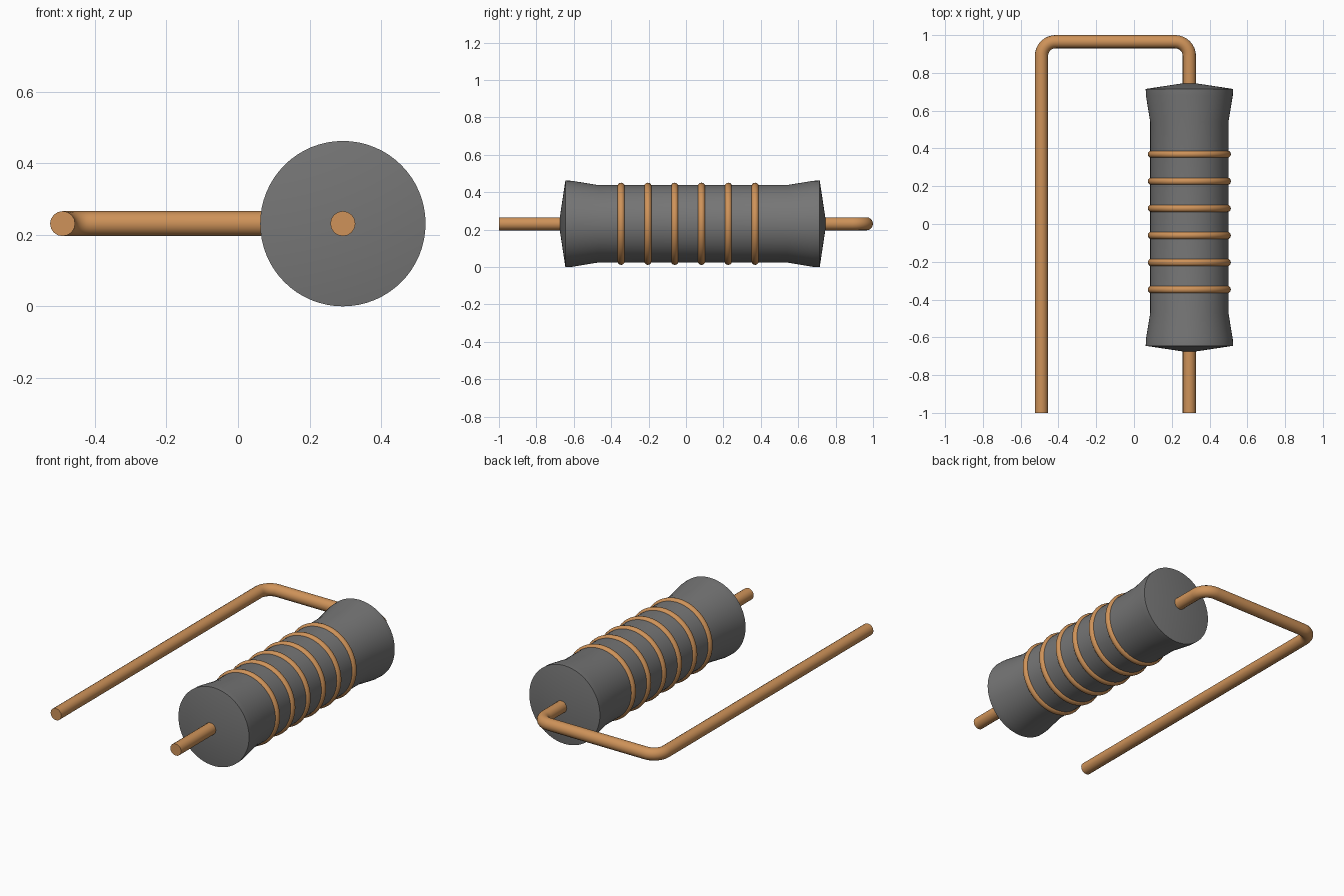
import bpy, bmesh
from math import pi, sin, cos, radians
from mathutils import Vector

if "Cube" in bpy.data.objects:
    bpy.data.objects.remove(bpy.data.objects["Cube"])

AX, AZ = 0.293, 0.231      # body axis
WIRE_X, WIRE_R = -0.49, 0.035


def material(name, color):
    m = bpy.data.materials.new(name)
    m.diffuse_color = color
    m.use_nodes = True
    m.node_tree.nodes["Principled BSDF"].inputs["Base Color"].default_value = m.diffuse_color
    return m


copper = material("copper", (0.62, 0.29, 0.10, 1))
grey = material("grey", (0.18, 0.18, 0.18, 1))


def finish(ob, mat, angle=30):
    ob.data.materials.clear()
    ob.data.materials.append(mat)
    bpy.ops.object.select_all(action='DESELECT')
    ob.select_set(True)
    bpy.context.view_layer.objects.active = ob
    bpy.ops.object.shade_smooth_by_angle(angle=radians(angle))


# Ceramic body: mirrored half profile (offset from centre, radius), spun about y
MID = 0.035
half = [(0.715, 0.0), (0.68, 0.231), (0.645, 0.230), (0.505, 0.207)]
profile = [(MID - d, r) for d, r in half] + [(MID + d, r) for d, r in reversed(half)]
bm = bmesh.new()
verts = [bm.verts.new((AX + r, y, AZ)) for y, r in profile]
edges = [bm.edges.new(p) for p in zip(verts, verts[1:])]
bmesh.ops.spin(bm, geom=verts + edges, cent=(AX, 0, AZ), axis=(0, 1, 0),
               angle=2 * pi, steps=64, use_duplicate=False)
bmesh.ops.remove_doubles(bm, verts=bm.verts, dist=1e-4)
bmesh.ops.recalc_face_normals(bm, faces=bm.faces)
me = bpy.data.meshes.new("ceramic_body")
bm.to_mesh(me)
bm.free()
body = bpy.data.objects.new("ceramic_body", me)
bpy.context.collection.objects.link(body)
finish(body, grey)

# Six copper bands
for i in range(6):
    bpy.ops.mesh.primitive_torus_add(
        major_radius=0.2, minor_radius=0.02, major_segments=64, minor_segments=12,
        location=(AX, -0.347 + 0.1433 * i, AZ), rotation=(pi / 2, 0, 0))
    band = bpy.context.object
    band.name = f"band_{i + 1}"
    finish(band, copper, 60)

# Lead wire: runs through the body and folds back with two rounded corners
R, TOP = 0.075, 0.965


def corner(cx, cy, a0, a1, n=8):
    return [(cx + R * cos(a0 + (a1 - a0) * k / n), cy + R * sin(a0 + (a1 - a0) * k / n))
            for k in range(n + 1)]


path = ([(AX, -1)] + corner(AX - R, TOP - R, 0, pi / 2)
        + corner(WIRE_X + R, TOP - R, pi / 2, pi) + [(WIRE_X, -1)])
cu = bpy.data.curves.new("lead_wire", 'CURVE')
cu.dimensions = '3D'
cu.bevel_depth = WIRE_R
cu.bevel_resolution = 6
cu.use_fill_caps = True
sp = cu.splines.new('POLY')
sp.points.add(len(path) - 1)
for pt, (x, y) in zip(sp.points, path):
    pt.co = (x, y, AZ, 1)
wire = bpy.data.objects.new("lead_wire", cu)
bpy.context.collection.objects.link(wire)
bpy.ops.object.select_all(action='DESELECT')
wire.select_set(True)
bpy.context.view_layer.objects.active = wire
bpy.ops.object.convert(target='MESH')
finish(bpy.context.object, copper, 40)
